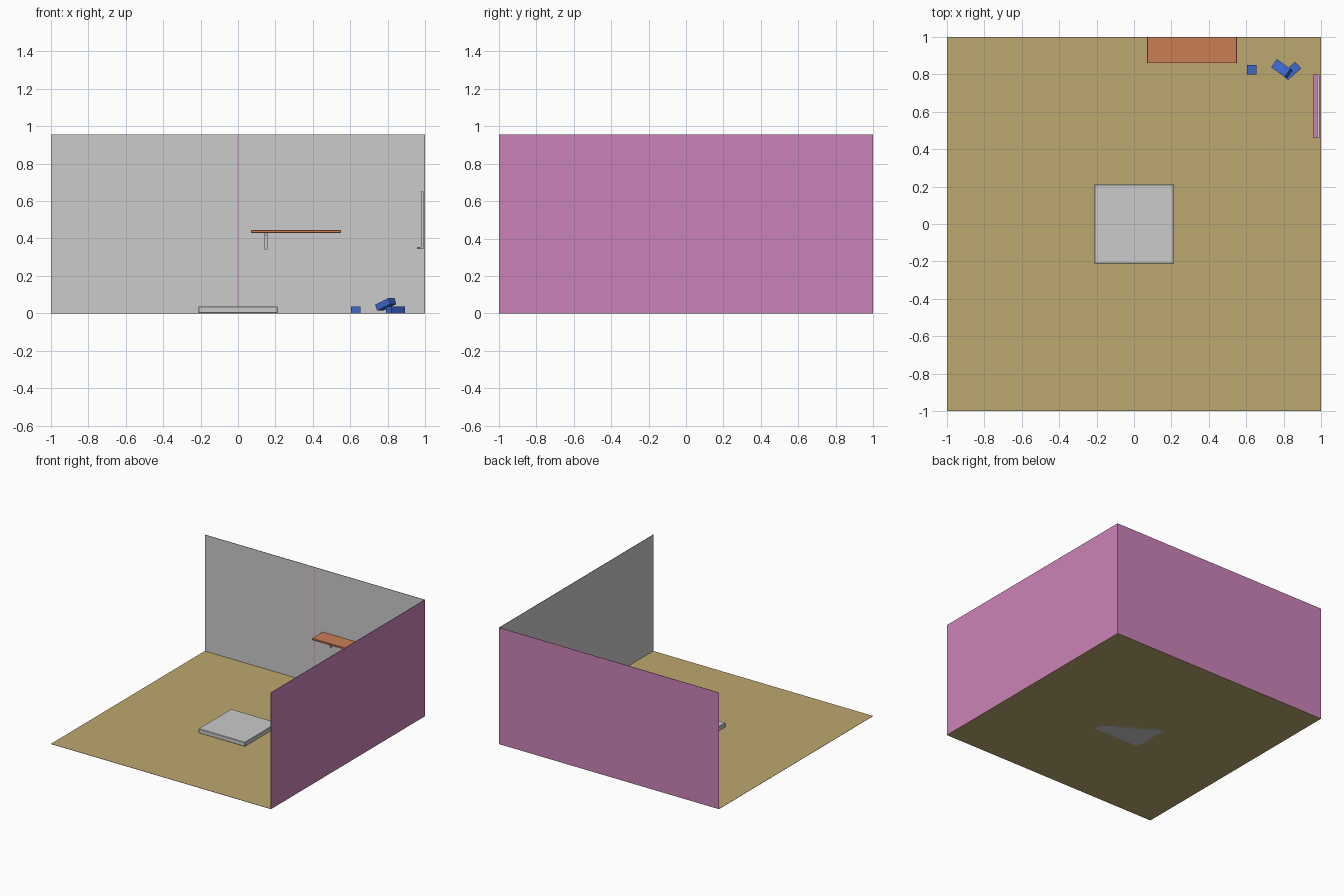
import bpy, bmesh, math
from mathutils import Matrix, Vector

if "Cube" in bpy.data.objects:
    bpy.data.objects.remove(bpy.data.objects["Cube"])


def material(name, rgb):
    def lin(c):
        c /= 255
        return c / 12.92 if c <= 0.04045 else ((c + 0.055) / 1.055) ** 2.4
    m = bpy.data.materials.new(name)
    m.diffuse_color = (*[lin(c) for c in rgb], 1)
    m.use_nodes = True
    m.node_tree.nodes["Principled BSDF"].inputs["Base Color"].default_value = m.diffuse_color
    return m


TAN = material("tan floor", (188, 168, 110))
GREY = material("light grey", (203, 203, 203))
PINK = material("pink", (203, 131, 184))
ORANGE = material("orange wood", (202, 126, 86))
BLUE = material("blue", (60, 103, 203))


def box(name, lo, hi, mats, bevel=0, rule=None, rot=None):
    """Box between two corners; rule(normal) picks a material index."""
    lo, hi = Vector(lo), Vector(hi)
    size = hi - lo
    bm = bmesh.new()
    bmesh.ops.create_cube(bm, size=1, matrix=Matrix.Diagonal((*size, 1)))
    if bevel:
        bmesh.ops.bevel(bm, geom=bm.edges[:], offset=bevel, segments=1, affect='EDGES')
    bm.normal_update()
    if rule:
        for f in bm.faces:
            f.material_index = rule(f.normal)
    me = bpy.data.meshes.new(name)
    bm.to_mesh(me)
    bm.free()
    for m in mats:
        me.materials.append(m)
    ob = bpy.data.objects.new(name, me)
    ob.location = (lo + hi) / 2
    if rot:
        ob.rotation_euler = rot
    bpy.context.collection.objects.link(ob)
    return ob


def block(name, centre, size, turn=0, tilt=0):
    c, h = Vector(centre), Vector(size) / 2
    return box(name, c - h, c + h, [BLUE],
               rot=(0, math.radians(tilt), math.radians(turn)))


# Room shell: grey inside, pink outside
T = 0.003
box("floor", (-1, -1, 0), (1, 1, 0.002), [TAN])
box("back_wall", (-1, 1 - T, 0), (1, 1, 0.957), [PINK, GREY],
    rule=lambda n: 1 if n.y < -0.5 else 0)
box("right_wall", (1 - T, -1, 0), (1, 1 - T, 0.957), [PINK, GREY],
    rule=lambda n: 1 if n.x < -0.5 else 0)
# Fine seam down the middle of the back wall
box("wall_seam", (-0.0015, 0.9955, 0.0), (0.0015, 1 - T, 0.957), [PINK])

# Low slab in the middle of the floor
box("floor_slab", (-0.212, -0.212, 0), (0.212, 0.212, 0.037), [GREY], bevel=0.004)

# Wall shelf with its bracket
box("shelf", (0.07, 0.86, 0.43), (0.55, 0.998, 0.445), [ORANGE], bevel=0.002)
box("bracket_upright", (0.143, 0.985, 0.342), (0.157, 0.998, 0.43), [GREY])
box("bracket_arm", (0.143, 0.89, 0.415), (0.157, 0.99, 0.43), [GREY])

# Board on the right wall with its tray
box("wall_board", (0.979, 0.46, 0.345), (0.993, 0.80, 0.65), [GREY])
box("board_tray", (0.957, 0.46, 0.343), (0.993, 0.80, 0.354), [PINK])

# Loose blocks: one alone, one lying, one leaning on it
block("single_block", (0.63, 0.825, 0.019), (0.05, 0.05, 0.037))
block("lying_block", (0.842, 0.818, 0.019), (0.095, 0.048, 0.037), turn=41)
block("leaning_block", (0.79, 0.83, 0.048), (0.095, 0.053, 0.035), turn=-36, tilt=-22)
